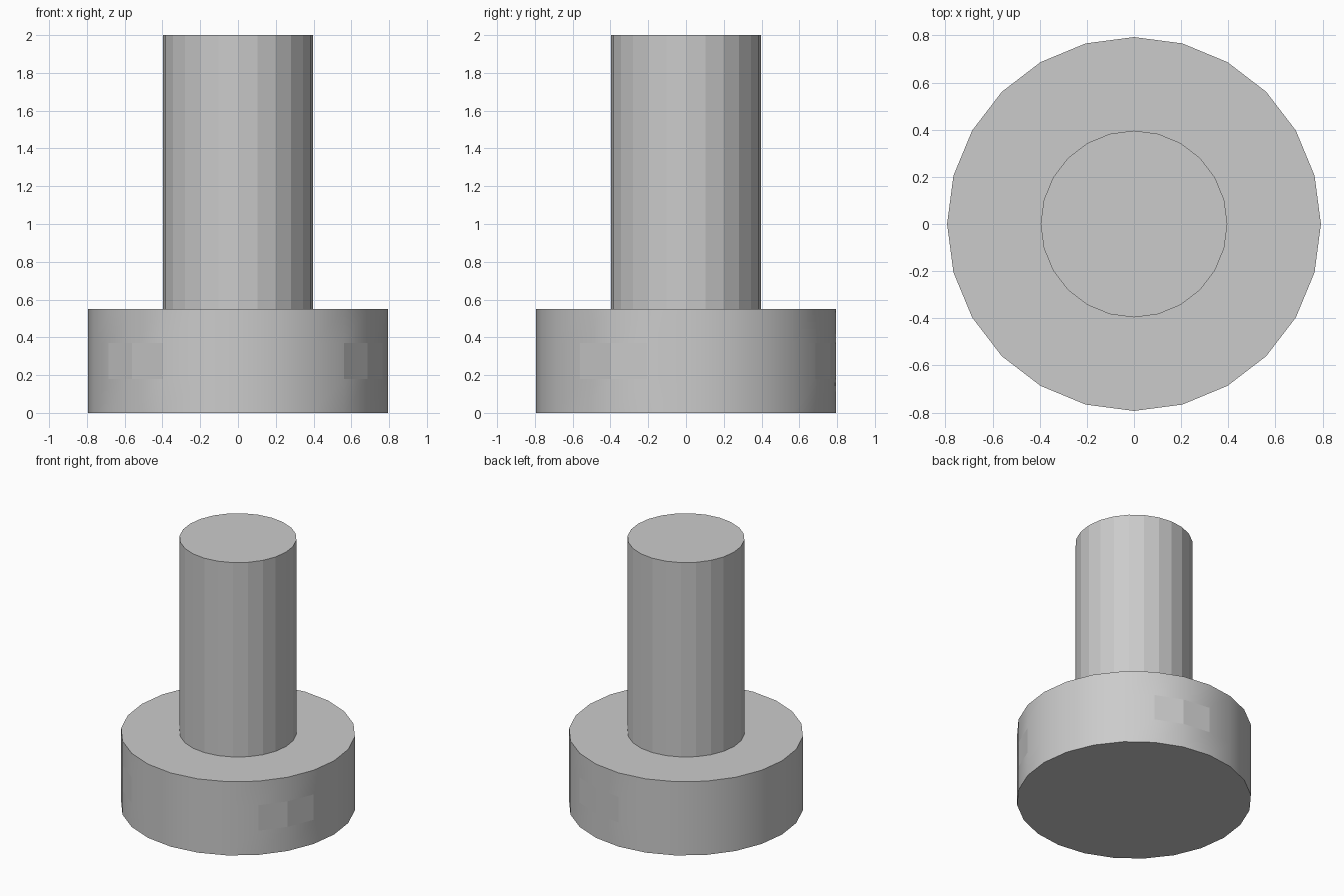
import bpy, bmesh, math

if "Cube" in bpy.data.objects:
    bpy.data.objects.remove(bpy.data.objects["Cube"])

SIDES = 24
BASE_R, SHAFT_R = 0.793, 0.396
BASE_TOP, TOP = 0.55, 2.0

bm = bmesh.new()


def ring(r, z):
    step = 2 * math.pi / SIDES
    return [bm.verts.new((r * math.cos(i * step), r * math.sin(i * step), z))
            for i in range(SIDES)]


# Profile of the stepped body: base bands, shoulder, shaft
profile = [(BASE_R, 0), (BASE_R, 0.18), (BASE_R, 0.37), (BASE_R, BASE_TOP),
           (SHAFT_R, BASE_TOP), (SHAFT_R, TOP)]
rings = [ring(r, z) for r, z in profile]
bands = []
for low, high in zip(rings, rings[1:]):
    bands.append([bm.faces.new((low[i], low[(i + 1) % SIDES],
                                high[(i + 1) % SIDES], high[i]))
                  for i in range(SIDES)])

# End caps
bm.faces.new(rings[0][::-1])
bm.faces.new(rings[-1])

# Smooth base wall, with a few flat facets in its middle band
for band in bands[:3]:
    for face in band:
        face.smooth = True
for i in (4, 5, 14, 15, 21, 22):
    bands[1][i].smooth = False

# Crisp rims
for edge in bm.edges:
    if edge.calc_face_angle(0) > math.radians(30):
        edge.smooth = False

mesh = bpy.data.meshes.new("stepped_peg")
bm.to_mesh(mesh)
bm.free()
peg = bpy.data.objects.new("stepped_peg", mesh)
bpy.context.collection.objects.link(peg)
